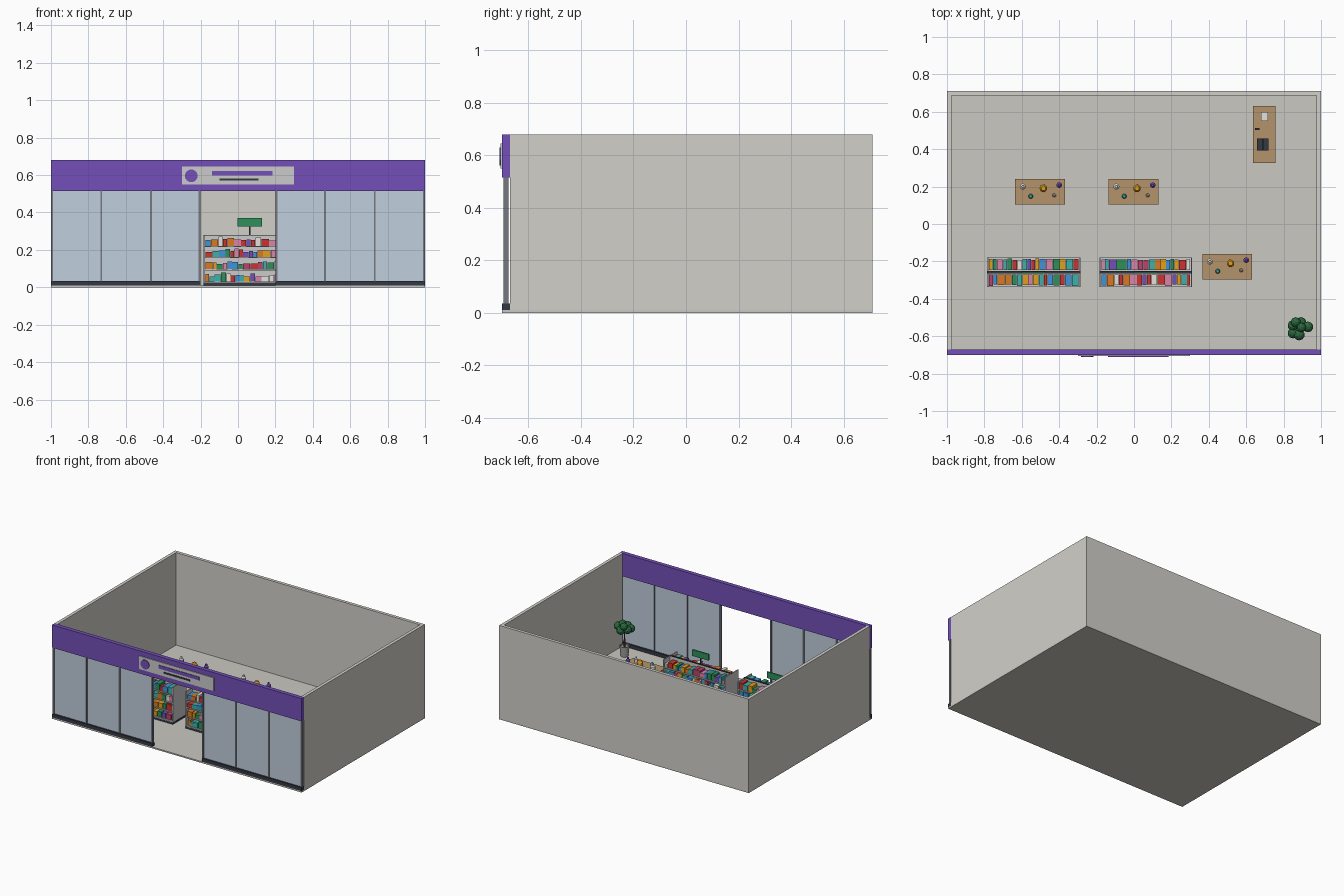
import bpy, bmesh, math, random
from mathutils import Matrix, Vector

random.seed(7)
cube = bpy.data.objects.get("Cube")
if cube:
    bpy.data.objects.remove(cube, do_unlink=True)

PALETTE = {
    "wall": "D2D0C9", "floor": "CAC8C1", "purple": "7350B9", "dark": "343842",
    "frame": "757980", "glass": "C0CFDD", "panel": "D9DCDD", "shelf": "CFD1D0",
    "wood": "B5946C", "green": "2E8F5B", "teal": "3DB0A8", "orange": "D97A22",
    "amber": "E3A01F", "red": "C8342F", "pink": "D985A8", "berry": "B8436B",
    "blue": "3E93D9", "white": "E4E2DC", "leaf": "2C6B40", "bark": "5E4632",
    "pot": "A9A9A6",
}
MATS = {}


def mat(name):
    if name not in MATS:
        srgb = [int(PALETTE[name][i:i + 2], 16) / 255 for i in (0, 2, 4)]
        rgba = [((c + 0.055) / 1.055) ** 2.4 for c in srgb] + [1]
        m = bpy.data.materials.new(name)
        m.use_nodes = True
        m.diffuse_color = rgba
        m.node_tree.nodes["Principled BSDF"].inputs["Base Color"].default_value = rgba
        MATS[name] = m
    return MATS[name]


def finish(name, bm, colours, smooth=False):
    mesh = bpy.data.meshes.new(name)
    for f in bm.faces:
        f.smooth = smooth
    bm.to_mesh(mesh)
    bm.free()
    for c in colours:
        mesh.materials.append(mat(c))
    ob = bpy.data.objects.new(name, mesh)
    bpy.context.collection.objects.link(ob)
    return ob


def boxes(name, items):
    """One object from boxes given as (colour, x range, y range, z range)."""
    bm = bmesh.new()
    colours = []
    for colour, *ranges in items:
        if colour not in colours:
            colours.append(colour)
        centre = Vector([(a + b) / 2 for a, b in ranges])
        size = Matrix.Diagonal([b - a for a, b in ranges] + [1])
        made = bmesh.ops.create_cube(bm, size=1, matrix=Matrix.Translation(centre) @ size)
        for f in {f for v in made["verts"] for f in v.link_faces}:
            f.material_index = colours.index(colour)
    return finish(name, bm, colours)


def lathe(name, colour, profile, at, sides=16):
    """Turned shape from (radius, height) points."""
    bm = bmesh.new()
    verts = [bm.verts.new((r, 0, z)) for r, z in profile]
    edges = [bm.edges.new(p) for p in zip(verts, verts[1:])]
    bmesh.ops.spin(bm, geom=verts + edges, cent=(0, 0, 0), axis=(0, 0, 1),
                   angle=math.tau, steps=sides)
    bmesh.ops.remove_doubles(bm, verts=bm.verts, dist=1e-5)
    bmesh.ops.recalc_face_normals(bm, faces=bm.faces)
    ob = finish(name, bm, [colour])
    ob.location = at
    return ob


# Room shell
FLOOR = 0.01
boxes("floor", [("floor", (-1, 1), (-0.70, 0.71), (0, FLOOR))])
boxes("walls", [
    ("wall", (-1, -0.977), (-0.67, 0.71), (FLOOR, 0.68)),
    ("wall", (0.977, 1), (-0.67, 0.71), (FLOOR, 0.68)),
    ("wall", (-0.977, 0.977), (0.687, 0.71), (FLOOR, 0.68)),
])

# Shopfront: fascia, glazing bays, mullions and plinths either side of the doorway
boxes("fascia", [("purple", (-1, 1), (-0.70, -0.67), (0.515, 0.68))])
for side, s in (("left", 1), ("right", -1)):
    def span(a, b):
        return tuple(sorted((a * s, b * s)))
    boxes(side + "_plinth", [("dark", span(0.2, 1), (-0.70, -0.67), (FLOOR, 0.035))])
    boxes(side + "_glass", [("glass", span(0.2, 0.995), (-0.688, -0.682), (0.035, 0.515))])
    boxes(side + "_mullions", [
        ("frame", span(x - 0.005, x + 0.005), (-0.695, -0.677), (0.035, 0.515))
        for x in (0.205, 0.466, 0.731, 0.994)])

# Plain sign panel with a disc and two bars
boxes("sign_panel", [
    ("panel", (-0.3, 0.3), (-0.706, -0.70), (0.55, 0.645)),
    ("purple", (-0.14, 0.185), (-0.71, -0.706), (0.598, 0.622)),
    ("dark", (-0.1, 0.11), (-0.71, -0.706), (0.571, 0.582)),
])
disc = lathe("sign_disc", "purple", [(0, 0), (0.034, 0), (0.034, 0.004), (0, 0.004)],
             (-0.25, -0.706, 0.596), 32)
disc.rotation_euler.x = math.pi / 2

# Double-sided shelving units filled with goods
GOODS = ["teal", "orange", "amber", "red", "pink", "berry", "blue", "white", "green", "purple"]
TIERS = (0.03, 0.097, 0.162, 0.222)
Y_MID = -0.258


def shelving(name, x0, x1):
    y0, y1 = Y_MID - 0.078, Y_MID + 0.078
    parts = [("dark", (x0, x1), (y0, y1), (FLOOR, 0.026)),
             ("shelf", (x0, x1), (Y_MID - 0.006, Y_MID + 0.006), (0.026, 0.276)),
             ("dark", (x0, x1), (Y_MID - 0.007, Y_MID + 0.007), (0.276, 0.28))]
    parts += [("shelf", (x, x + 0.006), (y0, y1), (0.026, 0.278)) for x in (x0, x1 - 0.006)]
    parts += [("shelf", (x0, x1), (y0, y1), (z - 0.006, z)) for z in TIERS]
    boxes(name + "_frame", parts)

    goods = []
    for z in TIERS:
        for s in (-1, 1):
            x = x0 + 0.01
            while x < x1 - 0.025:
                w = min(random.uniform(0.02, 0.042), x1 - 0.008 - x)
                near, far = 0.011, random.uniform(0.066, 0.073)
                ys = tuple(sorted((Y_MID + s * near, Y_MID + s * far)))
                top = z + random.uniform(0.026, 0.05)
                goods.append((random.choice(GOODS), (x, x + w - 0.002), ys, (z, top)))
                x += w
    boxes(name + "_goods", goods)

    xc = (x0 + x1) / 2
    boxes(name + "_aisle_sign", [
        ("dark", (xc - 0.003, xc + 0.003), (Y_MID - 0.003, Y_MID + 0.003), (0.28, 0.325)),
        ("green", (xc - 0.065, xc + 0.065), (Y_MID - 0.005, Y_MID + 0.005), (0.325, 0.37))])


shelving("right_shelving", -0.785, -0.287)
shelving("middle_shelving", -0.185, 0.31)


# Display tables with turned bottles and jars
def bottle(r, h):
    return [(0, 0), (r, 0), (r, h * 0.65), (r * 0.45, h * 0.8), (r * 0.45, h), (0, h)]


def jar(r, h):
    return [(0, 0), (r * 0.7, 0), (r, h * 0.3), (r, h * 0.7), (r * 0.6, h), (0, h)]


TOP = 0.16
DISPLAY = [("white", -0.092, 0.027, bottle(0.016, 0.055)),
           ("amber", 0.018, 0.018, jar(0.02, 0.045)),
           ("purple", 0.102, 0.035, bottle(0.015, 0.05)),
           ("teal", -0.05, -0.025, jar(0.013, 0.03)),
           ("white", 0.075, -0.02, bottle(0.01, 0.04))]


def table(name, x, y):
    parts = [("wood", (x - 0.133, x + 0.133), (y - 0.068, y + 0.068), (TOP - 0.015, TOP))]
    for sx in (-0.12, 0.12):
        for sy in (-0.055, 0.055):
            parts.append(("wood", (x + sx - 0.007, x + sx + 0.007),
                          (y + sy - 0.007, y + sy + 0.007), (FLOOR, TOP - 0.015)))
    boxes(name, parts)
    for i, (colour, dx, dy, profile) in enumerate(DISPLAY):
        lathe(f"{name}_item_{i + 1}", colour, profile, (x + dx, y + dy, TOP))


table("right_table", -0.502, 0.173)
table("middle_table", -0.002, 0.173)
table("left_table", 0.498, -0.228)

# Checkout counter with till screen, scanner and card reader
boxes("checkout_counter", [("wood", (0.645, 0.745), (0.335, 0.62), (FLOOR, 0.185)),
                           ("wood", (0.635, 0.757), (0.325, 0.63), (0.185, 0.2))])
boxes("till", [("dark", (0.657, 0.72), (0.393, 0.457), (0.2, 0.212)),
               ("dark", (0.685, 0.693), (0.42, 0.43), (0.212, 0.225)),
               ("dark", (0.684, 0.692), (0.396, 0.454), (0.225, 0.262))])
boxes("scanner", [("dark", (0.647, 0.672), (0.502, 0.512), (0.2, 0.215))])
boxes("card_reader", [("white", (0.678, 0.716), (0.552, 0.6), (0.2, 0.215))])

# Potted plant
PX, PY = 0.88, -0.553
lathe("plant_pot", "pot", [(0, 0), (0.026, 0), (0.034, 0.075), (0.028, 0.075), (0.028, 0.066),
                           (0, 0.066)], (PX, PY, FLOOR))
lathe("plant_trunk", "bark", [(0, 0), (0.006, 0), (0.004, 0.12), (0, 0.12)],
      (PX, PY, 0.07), 8)
bm = bmesh.new()
LEAVES = [(-0.015, 0.028, 0.235), (0.05, 0.003, 0.215), (-0.03, -0.03, 0.205),
          (0.015, 0, 0.24), (0.003, -0.04, 0.215), (-0.03, 0.01, 0.21), (0.012, 0.025, 0.2)]
for dx, dy, z in LEAVES:
    bmesh.ops.create_icosphere(bm, subdivisions=2, radius=random.uniform(0.025, 0.031),
                               matrix=Matrix.Translation((PX + dx, PY + dy, z)))
finish("plant_leaves", bm, ["leaf"])
